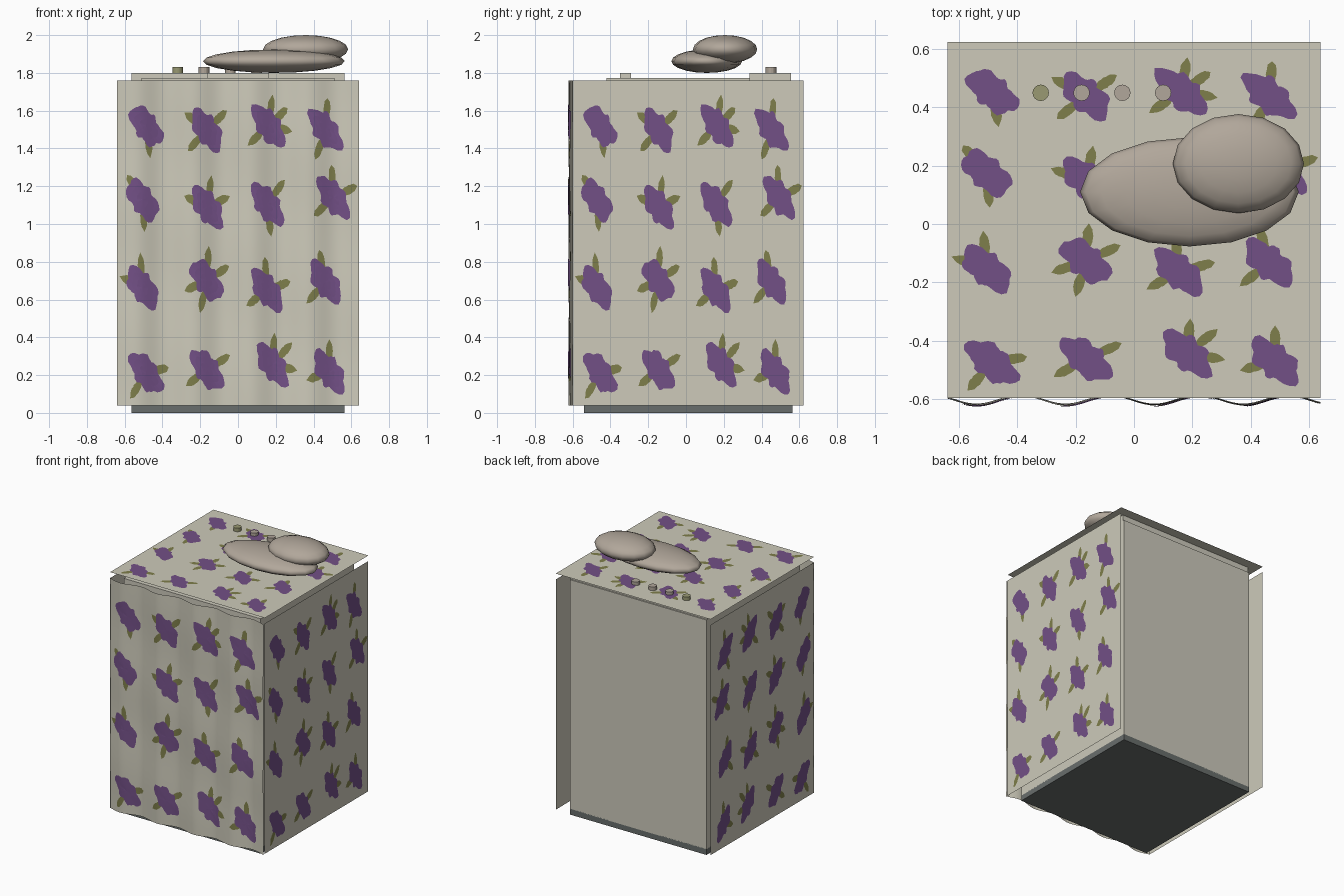
import bpy, bmesh, math, random
from mathutils import Vector

if "Cube" in bpy.data.objects:
    bpy.data.objects.remove(bpy.data.objects["Cube"])

random.seed(4)


def material(name, rgb):
    m = bpy.data.materials.new(name)
    m.diffuse_color = (*rgb, 1)
    m.use_nodes = True
    m.node_tree.nodes["Principled BSDF"].inputs["Base Color"].default_value = m.diffuse_color
    return m


CREAM = material("cream_cloth", (0.61, 0.59, 0.49))
ENAMEL = material("warm_white_enamel", (0.61, 0.59, 0.50))
DARK = material("dark_grey_plinth", (0.14, 0.155, 0.15))
PURPLE = material("purple_petals", (0.17, 0.08, 0.24))
OLIVE = material("olive_leaves", (0.21, 0.21, 0.07))
TAUPE = material("taupe_cushion", (0.44, 0.385, 0.325))
MOSS = material("moss_knob", (0.32, 0.32, 0.17))


def finish(name, bm, mats, smooth=False):
    me = bpy.data.meshes.new(name)
    bm.to_mesh(me)
    bm.free()
    for m in mats:
        me.materials.append(m)
    if smooth:
        for p in me.polygons:
            p.use_smooth = True
    ob = bpy.data.objects.new(name, me)
    bpy.context.collection.objects.link(ob)
    return ob


def box(name, lo, hi, mat):
    bm = bmesh.new()
    bmesh.ops.create_cube(bm, size=1)
    for v in bm.verts:
        v.co = Vector([(a + b) / 2 + c * (b - a) for a, b, c in zip(lo, hi, v.co)])
    return finish(name, bm, [mat])


# Machine body, plinth, lid, lid handle and control panel
box("plinth", (-0.565, -0.54, 0), (0.565, 0.565, 0.045), DARK)
box("machine_body", (-0.565, -0.54, 0.04), (0.565, 0.565, 1.755), ENAMEL)
box("lid", (-0.51, -0.42, 1.75), (0.51, 0.34, 1.772), ENAMEL)
box("lid_handle", (-0.165, -0.35, 1.77), (0.165, -0.29, 1.80), ENAMEL)
box("control_panel", (-0.565, 0.335, 1.755), (0.565, 0.555, 1.80), ENAMEL)

# Knobs poking through the cover
for i, x in enumerate((-0.32, -0.18, -0.04, 0.10)):
    bm = bmesh.new()
    bmesh.ops.create_cone(bm, cap_ends=True, segments=16, radius1=0.028,
                          radius2=0.028, depth=0.035)
    bmesh.ops.translate(bm, verts=bm.verts, vec=(x, 0.45, 1.8125))
    finish(f"knob_{i + 1}", bm, [TAUPE if i else MOSS])


# Cushions
def cushion(name, centre, radii):
    bm = bmesh.new()
    bmesh.ops.create_uvsphere(bm, u_segments=16, v_segments=10, radius=1)
    for v in bm.verts:
        v.co = Vector([c + r * k for c, r, k in zip(centre, radii, v.co)])
    finish(name, bm, [TAUPE], True)


cushion("large_cushion", (0.19, 0.11, 1.862), (0.375, 0.187, 0.062))
cushion("small_cushion", (0.358, 0.207, 1.925), (0.225, 0.17, 0.075))


# Cover panels: each maps (u, v) in 0..1 plus an outward offset to a point
def front(u, v, d):
    x, z = -0.64 + 1.28 * u, 0.04 + 1.72 * v
    wave = 0.016 * math.cos(math.tau * (x + 0.54) / 0.305)
    ripple = 0.003 * math.sin(9 * z + 4 * x)
    return (x, -0.603 - wave - ripple - d, z)


def right(u, v, d):
    return (0.638 + d, -0.6 + 1.222 * u, 0.04 + 1.72 * v)


def left(u, v, d):
    return (-0.638 - d, -0.6 + 1.222 * u, 0.04 + 1.72 * v)


def top(u, v, d):
    return (-0.64 + 1.28 * u, -0.597 + 1.222 * v, 1.803 + d)


def sheet(name, surf, nu, nv, flip):
    bm = bmesh.new()
    g = [[bm.verts.new(surf(i / nu, j / nv, 0)) for j in range(nv + 1)]
         for i in range(nu + 1)]
    for i in range(nu):
        for j in range(nv):
            bm.faces.new((g[i][j], g[i + 1][j], g[i + 1][j + 1], g[i][j + 1]))
    if flip:
        bmesh.ops.reverse_faces(bm, faces=bm.faces)
    finish(name, bm, [CREAM], True)


# Printed flowers: blob centres (u, v from the top) and leaf angles
FLOWERS = [
    (.12, .14, [-80]), (.37, .152, [35, 150, -140]),
    (.626, .14, [80, 35, -10, -145]), (.862, .152, [85, -115]),
    (.105, .367, [130, -85]), (.373, .39, [80, 160, 20]),
    (.62, .38, [45, -80]), (.895, .36, [95, 20, -145]),
    (.105, .637, [95, 160]), (.37, .615, [85, 25, -105, -160]),
    (.62, .645, [95, 15, -150]), (.862, .62, [105, -140]),
    (.12, .90, [10, -130]), (.372, .89, [25, -150]),
    (.642, .875, [85, 40, -10]), (.878, .897, [90, -165])]


def blob(bm, surf, cu, cv, a, b, angle, n, rough, bump, offset, mat):
    """Fan of rings that follows the surface: an ellipse with a ragged edge."""
    ca, sa = math.cos(angle), math.sin(angle)
    phase = random.uniform(0, math.tau)
    pts = []
    for k in range(n):
        t = math.tau * k / n
        r = a * b / math.hypot(b * math.cos(t), a * math.sin(t))
        r *= 1 + bump * math.cos(6 * t + phase) + random.uniform(-rough, rough)
        x, y = r * math.cos(t), r * math.sin(t)
        pts.append((x * ca - y * sa, x * sa + y * ca))
    mid = bm.verts.new(surf(cu, cv, offset))
    rings = [[bm.verts.new(surf(cu + x * s, cv + y * s, offset)) for x, y in pts]
             for s in (0.34, 0.67, 1)]
    for k in range(n):
        m = (k + 1) % n
        faces = [bm.faces.new((mid, rings[0][k], rings[0][m]))]
        for p, q in zip(rings, rings[1:]):
            faces.append(bm.faces.new((p[k], q[k], q[m], p[m])))
        for f in faces:
            f.material_index = mat


def flowers(name, surf, flip):
    random.seed(7)
    bm = bmesh.new()
    for u, down, leaves in FLOWERS:
        v = 1 - down
        for deg in leaves:
            t = math.radians(deg)
            reach = random.uniform(0.058, 0.068)
            blob(bm, surf, u + reach * math.cos(t), v + reach * math.sin(t),
                 0.038, 0.014, t, 14, 0.05, 0.05, 0.002, 1)
        blob(bm, surf, u, v, 0.083, 0.043, math.radians(-43), 40,
             0.05, 0.12, 0.004, 0)
    if flip:
        bmesh.ops.reverse_faces(bm, faces=bm.faces)
    finish(name, bm, [PURPLE, OLIVE])


for side, surf, nu, nv, flip in (("front", front, 72, 24, False),
                                 ("right", right, 1, 1, False),
                                 ("left", left, 1, 1, True),
                                 ("top", top, 1, 1, False)):
    sheet(side + "_cover", surf, nu, nv, flip)
    flowers(side + "_flower_print", surf, flip)
